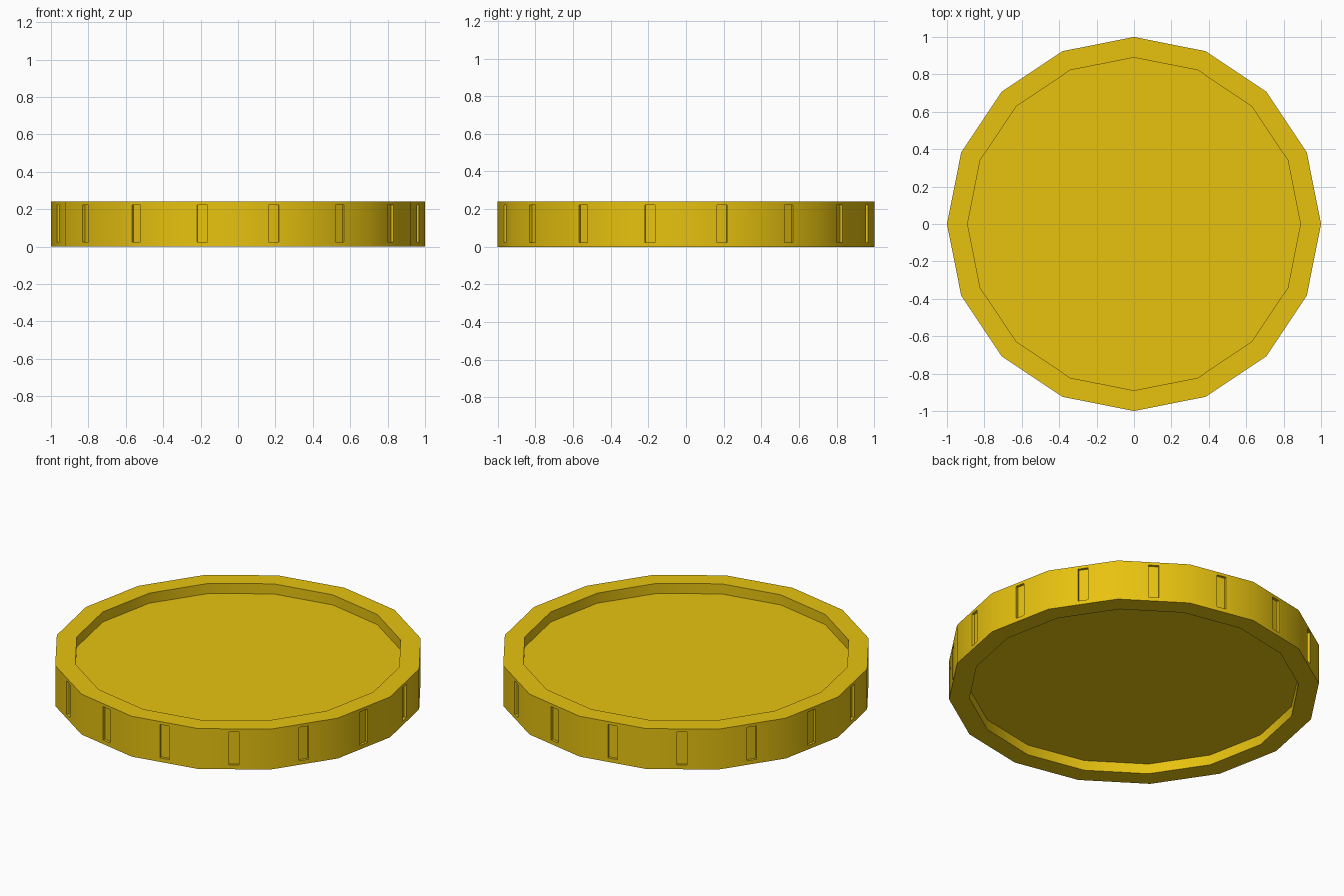
import bpy, bmesh
from math import sin, cos, pi
from mathutils import Vector

if "Cube" in bpy.data.objects:
    bpy.data.objects.remove(bpy.data.objects["Cube"])

SIDES = 16
HEIGHT = 0.24
R_OUT, R_IN = 1.0, 0.89
RECESS = 0.06                      # depth of both dished faces
SLOT_W, SLOT_Z0, SLOT_Z1, SLOT_D = 0.055, 0.024, 0.222, 0.015

bm = bmesh.new()


def ring(r, z):
    return [bm.verts.new((r * cos(2 * pi * i / SIDES), r * sin(2 * pi * i / SIDES), z))
            for i in range(SIDES)]


def bridge(a, b):
    """Join two closed loops of vertices with quads."""
    n = len(a)
    for i in range(n):
        j = (i + 1) % n
        bm.faces.new((a[i], a[j], b[j], b[i]))


# Raised rim and dished face, top and bottom
outer = []
for z, floor_z in ((0, RECESS), (HEIGHT, HEIGHT - RECESS)):
    edge, lip, floor = ring(R_OUT, z), ring(R_IN, z), ring(R_IN, floor_z)
    bridge(edge, lip)
    bridge(lip, floor)
    bm.faces.new(floor)
    outer.append(edge)

# Edge wall: each side has a narrow sunken slot in its middle
low, high = outer
apothem = R_OUT * cos(pi / SIDES)
for i in range(SIDES):
    j = (i + 1) % SIDES
    a = 2 * pi * (i + 0.5) / SIDES
    normal, along = Vector((cos(a), sin(a), 0)), Vector((-sin(a), cos(a), 0))

    def slot_loop(r):
        return [bm.verts.new(normal * r + along * s * SLOT_W / 2 + Vector((0, 0, z)))
                for s, z in ((-1, SLOT_Z0), (1, SLOT_Z0), (1, SLOT_Z1), (-1, SLOT_Z1))]

    mouth, back = slot_loop(apothem), slot_loop(apothem - SLOT_D)
    bridge([low[i], low[j], high[j], high[i]], mouth)
    bridge(mouth, back)
    bm.faces.new(back)

bmesh.ops.recalc_face_normals(bm, faces=bm.faces[:])
mesh = bpy.data.meshes.new("coin")
bm.to_mesh(mesh)
bm.free()
coin = bpy.data.objects.new("coin", mesh)
bpy.context.collection.objects.link(coin)

# Gold colour
gold = bpy.data.materials.new("gold")
gold.diffuse_color = (0.8, 0.54, 0.005, 1)
gold.use_nodes = True
gold.node_tree.nodes["Principled BSDF"].inputs["Base Color"].default_value = gold.diffuse_color
mesh.materials.append(gold)

# Smooth round the edge, sharp at rim and slots
bpy.context.view_layer.objects.active = coin
coin.select_set(True)
bpy.ops.object.shade_smooth_by_angle(angle=pi / 6)
